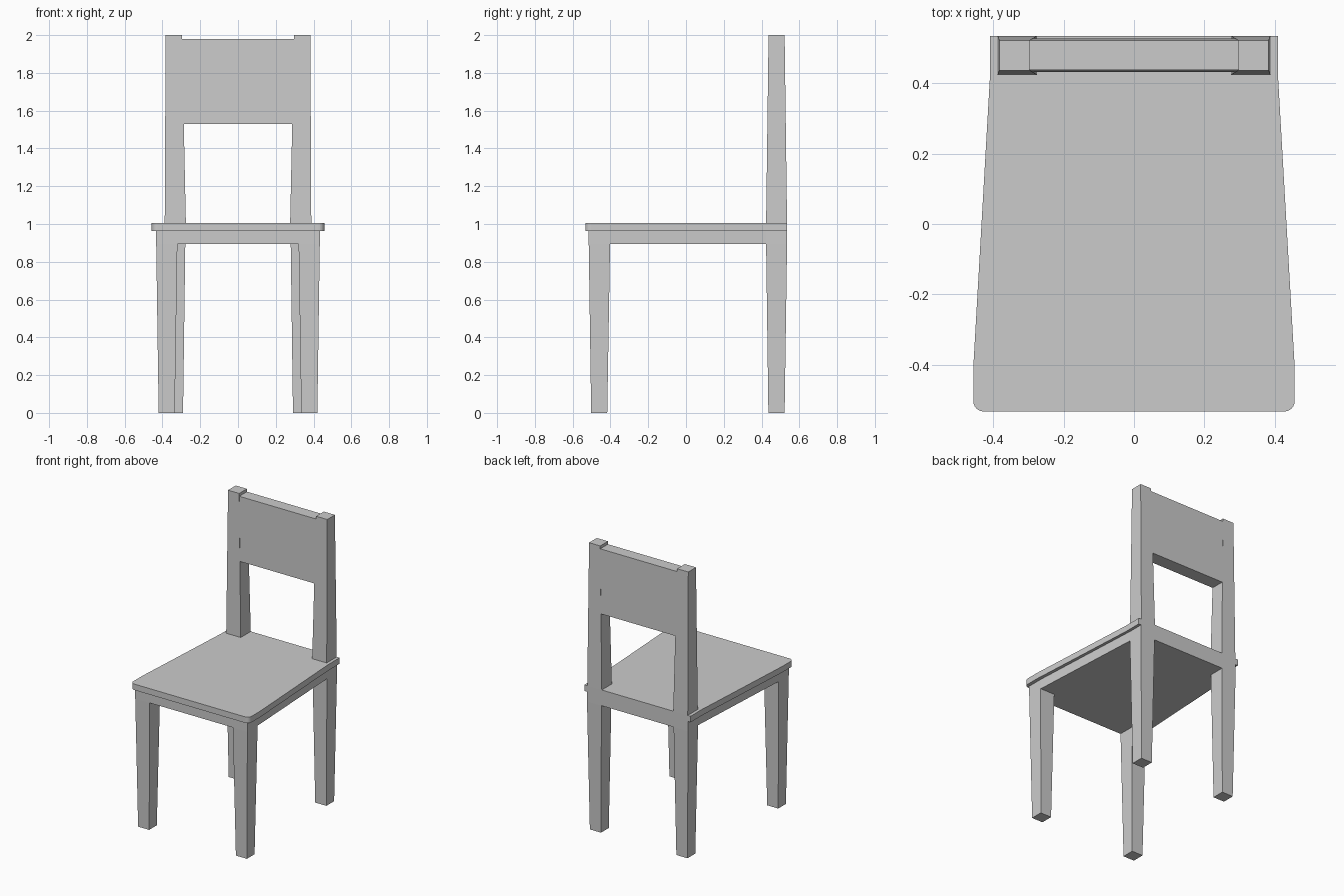
import bpy, bmesh, math

if "Cube" in bpy.data.objects:
    bpy.data.objects.remove(bpy.data.objects["Cube"])

grey = bpy.data.materials.new("light_grey")
grey.diffuse_color = (0.6, 0.6, 0.6, 1)
grey.use_nodes = True
grey.node_tree.nodes["Principled BSDF"].inputs["Base Color"].default_value = grey.diffuse_color


def loft(name, bottom, z0, top, z1):
    """Solid between two outlines that have the same number of corners."""
    bm = bmesh.new()
    lo = [bm.verts.new((x, y, z0)) for x, y in bottom]
    hi = [bm.verts.new((x, y, z1)) for x, y in top]
    n = len(lo)
    bm.faces.new(lo)
    bm.faces.new(hi)
    for i in range(n):
        j = (i + 1) % n
        bm.faces.new((lo[i], lo[j], hi[j], hi[i]))
    bmesh.ops.recalc_face_normals(bm, faces=bm.faces)
    mesh = bpy.data.meshes.new(name)
    bm.to_mesh(mesh)
    bm.free()
    mesh.materials.append(grey)
    obj = bpy.data.objects.new(name, mesh)
    bpy.context.collection.objects.link(obj)
    return obj


def rect(x0, x1, y0, y1):
    return [(x0, y0), (x1, y0), (x1, y1), (x0, y1)]


def mirrored(half):
    return half + [(-x, y) for x, y in reversed(half)]


SEAT_BOTTOM, SEAT_TOP, APRON_BOTTOM = 0.963, 1.005, 0.895

# Seat board: tapers to the back, rounded front corners
r = 0.03
corner = [(0.457 - r + r * math.sin(a), -0.533 + r - r * math.cos(a))
          for a in (math.radians(15 * i) for i in range(7))]
seat = mirrored(corner + [(0.457, -0.41), (0.41, 0.41), (0.41, 0.535)])
loft("seat", seat, SEAT_BOTTOM, seat, SEAT_TOP)

# Solid frame under the seat
frame = mirrored([(0.433, -0.515), (0.433, -0.402), (0.39, 0.424), (0.39, 0.535)])
loft("seat_frame", frame, APRON_BOTTOM, frame, SEAT_BOTTOM)

# Tapered legs and back posts on both sides
for side, s in (("left", -1), ("right", 1)):
    def post(name, low, z0, high, z1):
        loft(f"{side}_{name}", [(s * x, y) for x, y in low], z0,
             [(s * x, y) for x, y in high], z1)

    post("front_leg", rect(0.335, 0.42, -0.502, -0.417), 0,
         rect(0.321, 0.433, -0.515, -0.402), APRON_BOTTOM)
    post("back_leg", rect(0.291, 0.377, 0.436, 0.522), 0,
         rect(0.279, 0.39, 0.424, 0.535), APRON_BOTTOM)
    post("back_post", rect(0.276, 0.388, 0.424, 0.535), SEAT_TOP,
         rect(0.297, 0.383, 0.437, 0.522), 2.0)

# Backrest panel between the posts
loft("backrest", rect(-0.31, 0.31, 0.432, 0.527), 1.53,
     rect(-0.31, 0.31, 0.438, 0.522), 1.98)
